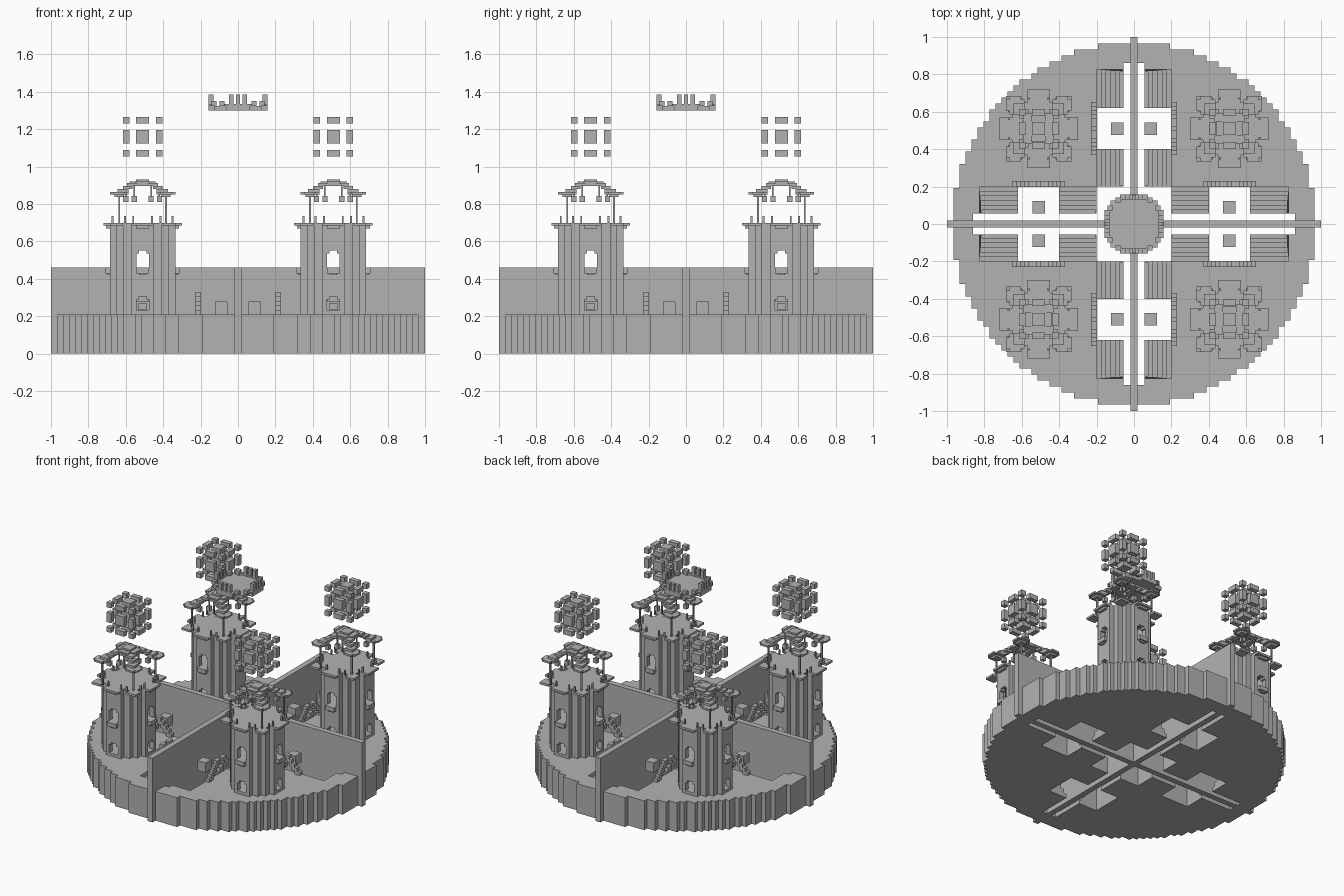
import bpy, bmesh
from math import sqrt, pi
from mathutils import Matrix

cube = bpy.data.objects.get("Cube")
if cube:
    bpy.data.objects.remove(cube, do_unlink=True)

grey = bpy.data.materials.new("stone_grey")
grey.use_nodes = True
grey.diffuse_color = (0.45, 0.45, 0.45, 1)
grey.node_tree.nodes["Principled BSDF"].inputs["Base Color"].default_value = grey.diffuse_color

GROUND = 0.21     # top of the island
TOWER = 0.51      # tower distance from both axes
ROOF = 0.70       # tower platform height


def box(bm, x, y, z):
    """Add a box from (low, high) ranges."""
    vs = bmesh.ops.create_cube(bm, size=1)["verts"]
    for v in vs:
        for i, (lo, hi) in enumerate((x, y, z)):
            v.co[i] = (lo + hi) / 2 + v.co[i] * (hi - lo)


def block(bm, cx, cy, hx, hy, z0, z1):
    box(bm, (cx - hx, cx + hx), (cy - hy, cy + hy), (z0, z1))


def four(bm, cx, cy, hx, hy, z0, z1):
    """A block repeated by quarter turns about the local centre."""
    for _ in range(4):
        block(bm, cx, cy, hx, hy, z0, z1)
        cx, cy, hx, hy = cy, -cx, hy, hx


def eight(bm, a, b, ha, hb, z0, z1):
    """A block on both sides of each of the four directions."""
    four(bm, a, b, ha, hb, z0, z1)
    four(bm, a, -b, ha, hb, z0, z1)


def stepped_prism(bm, steps, z0, z1):
    """Extrude a stepped round outline given as (half width, depth) rows."""
    quarter, last = [], None
    for w, h in steps:
        if last is not None:
            quarter.append((last, h))
        quarter.append((w, h))
        last = w
    ring = []
    for _ in range(4):
        ring += quarter
        quarter = [(y, -x) for x, y in quarter]
    low = [bm.verts.new((x, y, z0)) for x, y in ring]
    high = [bm.verts.new((x, y, z1)) for x, y in ring]
    bm.faces.new(low)
    bm.faces.new(high[::-1])
    for i in range(len(ring)):
        j = (i + 1) % len(ring)
        bm.faces.new((low[j], low[i], high[i], high[j]))


def round_steps(cells, unit):
    """Rows of a blocky circle."""
    rows = []
    for k in range(cells):
        y = cells - k
        w = round(sqrt((cells + 0.05) ** 2 - (y - 0.5) ** 2))
        if not rows or w * unit > rows[-1][0] + 1e-6:
            rows.append((w * unit, y * unit))
    return rows


def finish(bm, name):
    bmesh.ops.recalc_face_normals(bm, faces=bm.faces)
    mesh = bpy.data.meshes.new(name)
    bm.to_mesh(mesh)
    bm.free()
    mesh.materials.append(grey)
    ob = bpy.data.objects.new(name, mesh)
    bpy.context.collection.objects.link(ob)
    return ob


def cut(ob, bm):
    cutter = finish(bm, ob.name + "_cutter")
    cutter.hide_render = True
    cutter.hide_set(True)
    cutter.display_type = 'WIRE'
    mod = ob.modifiers.new("cut", 'BOOLEAN')
    mod.operation = 'DIFFERENCE'
    mod.solver = 'EXACT'
    mod.use_self = True
    mod.object = cutter
    bpy.context.view_layer.update()
    deps = bpy.context.evaluated_depsgraph_get()
    mesh = bpy.data.meshes.new_from_object(ob.evaluated_get(deps))
    ob.modifiers.clear()
    ob.data = mesh
    bpy.data.objects.remove(cutter, do_unlink=True)


# Island with cross slots, square shafts and stairs sinking toward the slots
bm = bmesh.new()
stepped_prism(bm, round_steps(30, 0.0322), 0, GROUND)
island = finish(bm, "island")
bm = bmesh.new()
block(bm, 0, 0, 0.055, 0.86, -0.1, 0.3)
block(bm, 0, 0, 0.86, 0.055, -0.11, 0.31)
block(bm, 0, 0, 0.2, 0.2, -0.12, 0.32)
four(bm, 0, TOWER, 0.2, 0.11, -0.13, 0.33)
for k in range(6):
    four(bm, 0, TOWER, 0.2 - 0.025 * k, 0.315 - 0.002 * k, GROUND - 0.03 * (k + 1), 0.34 + 0.01 * k)
cut(island, bm)

# Crossing walls
bm = bmesh.new()
block(bm, 0, 0, 0.02, 1, 0, 0.46)
for s in (-1, 1):
    block(bm, s * 0.51, 0, 0.49, 0.02, 0, 0.46)
finish(bm, "cross_walls")

# Small blocks beside the walls
bm = bmesh.new()
eight(bm, TOWER, 0.09, 0.033, 0.033, GROUND, 0.28)
finish(bm, "floating_blocks")

# Stepped arches behind the shafts
bm = bmesh.new()
for k in range(5):
    z = GROUND + 0.024 * k
    for s in (-1, 1):
        eight(bm, TOWER + s * (0.12 - 0.022 * k), 0.214, 0.022, 0.015, z, z + 0.024)
eight(bm, TOWER, 0.214, 0.022, 0.015, 0.235, 0.27)
finish(bm, "stepped_arches")

# Tower shaft: hollow, with see-through windows and doors
outer = [(0.06, 0.175), (0.105, 0.14), (0.14, 0.105), (0.175, 0.06)]
inner = [(0.06, 0.14), (0.105, 0.105), (0.14, 0.06)]
bm = bmesh.new()
stepped_prism(bm, outer, GROUND, ROOF)
shaft = finish(bm, "tower_shaft")
bm = bmesh.new()
stepped_prism(bm, inner, 0.23, 0.40)
stepped_prism(bm, inner, 0.46, 0.66)
for z0, z1 in ((0.23, 0.29), (0.46, 0.535)):
    for w, z, reach in ((0.034, z1, 0.3), (0.02, z1 + 0.016, 0.31)):
        block(bm, 0, 0, w, reach, z0, z)
        block(bm, 0, 0, reach, w, z0, z)
cut(shaft, bm)

# Sills, overhanging platform and battlements
bm = bmesh.new()
four(bm, 0.187, 0, 0.012, 0.035, 0.43, 0.46)
four(bm, 0.182, 0, 0.007, 0.02, 0.42, 0.43)
four(bm, 0.185, 0, 0.01, 0.035, 0.67, 0.686)
four(bm, 0.19, 0, 0.02, 0.06, 0.685, ROOF)
four(bm, 0.14, 0.14, 0.035, 0.035, 0.685, ROOF)
eight(bm, 0.16, 0.05, 0.005, 0.005, ROOF, 0.735)
eight(bm, 0.16, 0.095, 0.005, 0.005, ROOF, 0.735)
trim = finish(bm, "tower_trim")

# Corner poles with plates, stepped arms and a raised crown
bm = bmesh.new()
four(bm, 0.125, 0.125, 0.005, 0.005, ROOF, 0.86)
four(bm, 0.125, 0.125, 0.05, 0.03, 0.852, 0.864)
four(bm, 0.125, 0.125, 0.03, 0.05, 0.852, 0.864)
four(bm, 0.125, 0.125, 0.025, 0.025, 0.838, 0.852)
four(bm, 0.105, 0.105, 0.03, 0.03, 0.864, 0.88)
four(bm, 0.08, 0.08, 0.025, 0.025, 0.88, 0.896)
four(bm, 0.055, 0.055, 0.028, 0.028, 0.896, 0.912)
four(bm, 0.055, 0, 0.02, 0.03, 0.896, 0.912)
block(bm, 0, 0, 0.04, 0.07, 0.908, 0.92)
block(bm, 0, 0, 0.07, 0.04, 0.909, 0.921)
block(bm, 0, 0, 0.035, 0.035, 0.92, 0.932)
canopy = finish(bm, "tower_canopy")

# Hanging lanterns
bm = bmesh.new()
for r in (0.045, 0.09):
    four(bm, r, r, 0.014, 0.014, 0.81, 0.842)
    four(bm, r, r, 0.004, 0.004, 0.842, 0.9 if r < 0.06 else 0.885)
lanterns = finish(bm, "hanging_lanterns")

# Floating cluster of separated blocks
bm = bmesh.new()
cells = [(-0.088, 0.0175), (0, 0.035), (0.088, 0.0175)]
for cx, hx in cells:
    for cy, hy in cells:
        for cz, hz in cells:
            block(bm, cx, cy, hx, hy, 1.16 + cz - hz, 1.16 + cz + hz)
cluster = finish(bm, "block_cluster")

# Place tower parts in all four quarters
for part in (shaft, trim, canopy, lanterns, cluster):
    for i in range(4):
        ob = part if i == 0 else part.copy()
        if i:
            bpy.context.collection.objects.link(ob)
        ob.name = part.name.split(".")[0] + "_" + str(i + 1)
        ob.matrix_world = Matrix.Rotation(i * pi / 2, 4, 'Z') @ Matrix.Translation((TOWER, TOWER, 0))

# Floating central platform with a broken rim
bm = bmesh.new()
stepped_prism(bm, round_steps(5, 0.0315), 1.30, 1.325)
four(bm, 0.144, 0, 0.014, 0.075, 1.325, 1.335)
eight(bm, 0.144, 0.035, 0.014, 0.012, 1.335, 1.385)
four(bm, 0.144, 0, 0.012, 0.012, 1.335, 1.385)
eight(bm, 0.128, 0.085, 0.014, 0.014, 1.325, 1.35)
finish(bm, "sky_platform")
